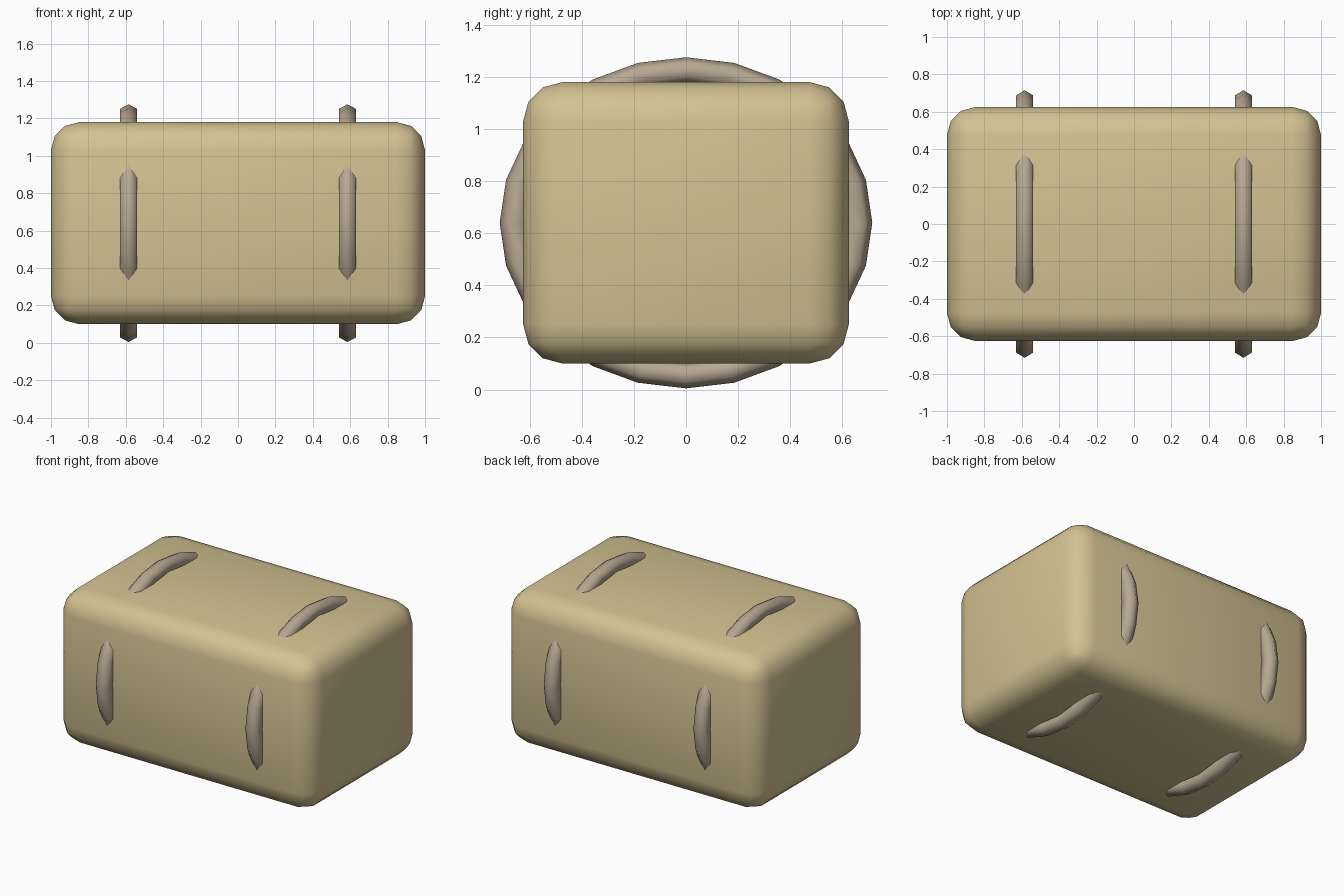
import bpy
from math import pi

default_cube = bpy.data.objects.get("Cube")
if default_cube:
    bpy.data.objects.remove(default_cube, do_unlink=True)

MID_Z = 0.64
RING_X = 0.585


def make_material(name, color):
    mat = bpy.data.materials.new(name)
    mat.use_nodes = True
    mat.diffuse_color = color
    mat.node_tree.nodes["Principled BSDF"].inputs["Base Color"].default_value = color
    return mat


def finish(obj, name, mat):
    obj.name = name
    obj.data.name = name
    obj.data.materials.append(mat)
    bpy.ops.object.transform_apply(location=False, rotation=True, scale=True)
    bpy.ops.object.shade_smooth()


straw = make_material("straw", (0.66, 0.54, 0.29, 1))
twine = make_material("twine", (0.48, 0.39, 0.29, 1))

# Bale: rounded block
bpy.ops.mesh.primitive_cube_add(size=1, location=(0, 0, MID_Z))
bale = bpy.context.object
bale.scale = (2, 1.25, 1.08)
finish(bale, "bale", straw)
bevel = bale.modifiers.new("rounded_edges", "BEVEL")
bevel.width = 0.15
bevel.segments = 3

# Bands: six-sided oval rings wrapped around the bale
for side, x in (("left", RING_X), ("right", -RING_X)):
    bpy.ops.mesh.primitive_torus_add(
        major_segments=24, minor_segments=6,
        major_radius=0.623, minor_radius=0.053,
        location=(x, 0, MID_Z), rotation=(0, pi / 2, 0))
    band = bpy.context.object
    # Local x becomes height, local y stays depth
    band.scale = (0.94, 1.058, 1)
    finish(band, "band_" + side, twine)
